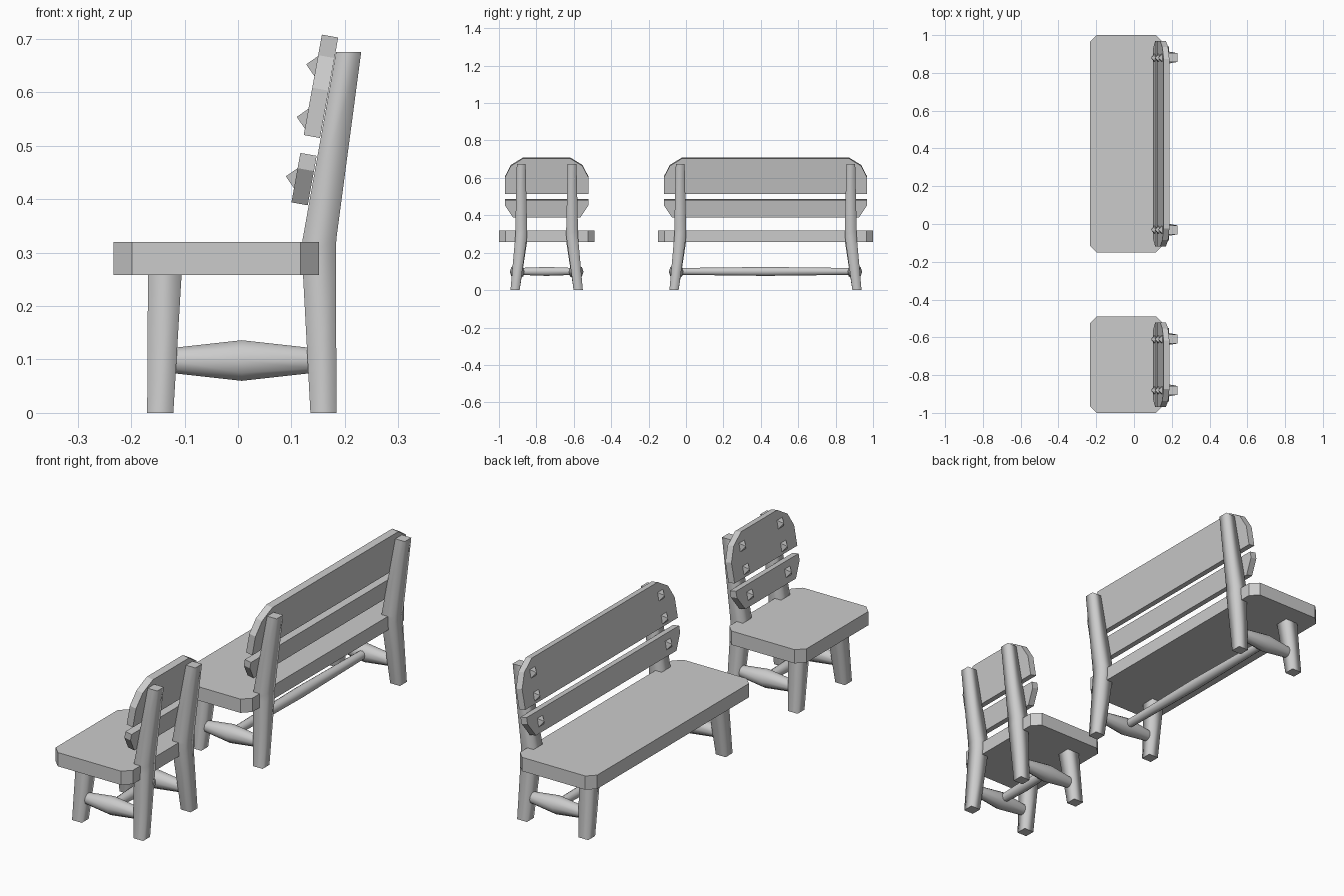
import bpy, math
from mathutils import Vector

cube = bpy.data.objects.get("Cube")
if cube:
    bpy.data.objects.remove(cube, do_unlink=True)

wood = bpy.data.materials.new("plain grey")
wood.use_nodes = True
grey = (0.6, 0.6, 0.6, 1)
wood.diffuse_color = grey
wood.node_tree.nodes["Principled BSDF"].inputs["Base Color"].default_value = grey


def loft(name, rings, smooth=False):
    """Join rings of points with side faces and close both ends."""
    n = len(rings[0])
    verts = [p for ring in rings for p in ring]
    sides = [(r * n + i, r * n + (i + 1) % n, (r + 1) * n + (i + 1) % n, (r + 1) * n + i)
             for r in range(len(rings) - 1) for i in range(n)]
    caps = [tuple(reversed(range(n))), tuple(range(len(verts) - n, len(verts)))]
    mesh = bpy.data.meshes.new(name)
    mesh.from_pydata(verts, [], sides + caps)
    # round shading on the sides, flat end caps
    for i, poly in enumerate(mesh.polygons):
        poly.use_smooth = smooth and i < len(sides)
    mesh.materials.append(wood)
    obj = bpy.data.objects.new(name, mesh)
    bpy.context.collection.objects.link(obj)
    return obj


def square(x, y, z, h):
    return [Vector((x + a * h, y + b * h, z)) for a, b in ((-1, -1), (1, -1), (1, 1), (-1, 1))]


def spindle(name, start, end, r_end, r_mid, sides=10):
    """Turned rod that swells in the middle."""
    start, end = Vector(start), Vector(end)
    turn = (end - start).to_track_quat('Z', 'Y')
    rings = []
    for t, r in ((0, r_end), (0.5, r_mid), (1, r_end)):
        rings.append([start.lerp(end, t) + turn @ Vector((r * math.cos(a), r * math.sin(a), 0))
                      for a in (math.tau * i / sides for i in range(sides))])
    loft(name, rings, True)


# Directions of the leaning back: up along the boards and through their thickness
UP = Vector((0.178, 0, 0.984))
BACK = Vector((0.984, 0, -0.178))
SIDE = Vector((0, 1, 0))


def board(name, origin, half_outline):
    """Back board from the half outline (distance across, height along the lean)."""
    outline = half_outline + [(-u, v) for u, v in reversed(half_outline)]
    front = [origin + SIDE * u + UP * v for u, v in outline]
    loft(name, [[p + BACK * 0.031 for p in front], front])


def peg(name, centre):
    """Small pointed peg head on the front of a board."""
    h = 0.019
    base = [centre + SIDE * a * h + UP * b * h for a, b in ((-1, -1), (-1, 1), (1, 1), (1, -1))]
    tip = centre - BACK * 0.019
    mesh = bpy.data.meshes.new(name)
    mesh.from_pydata(base + [tip], [], [(3, 2, 1, 0)] + [(i, (i + 1) % 4, 4) for i in range(4)])
    mesh.materials.append(wood)
    bpy.context.collection.objects.link(bpy.data.objects.new(name, mesh))


def build_seat(kind, cy, half):
    # Seat plank with clipped corners
    x0, x1, c = -0.233, 0.152, 0.035
    y0, y1 = cy - half, cy + half
    plan = [(x0 + c, y0), (x1 - c, y0), (x1, y0 + c), (x1, y1 - c),
            (x1 - c, y1), (x0 + c, y1), (x0, y1 - c), (x0, y0 + c)]
    loft(kind + "_seat", [[Vector((x, y, z)) for x, y in plan] for z in (0.258, 0.32)])

    # Back boards
    w = half - 0.032
    upper = Vector((0.123, cy, 0.52))
    lower = Vector((0.1, cy, 0.394))
    board(kind + "_upper_back_board", upper,
          [(w, 0), (w, 0.09), (w - 0.032, 0.152), (w - 0.095, 0.191)])
    board(kind + "_lower_back_board", lower, [(w - 0.043, 0), (w, 0.065), (w, 0.094)])

    for s, end in ((-1, "first"), (1, "second")):
        foot = cy + s * (half - 0.086)
        knee = cy + s * (half - 0.119)
        rail = cy + s * (half - 0.098)
        # Legs, splayed outwards at the floor
        loft(f"{kind}_front_leg_{end}",
             [square(-0.1455, foot, 0, 0.0245), square(-0.137, knee, 0.26, 0.0315)], True)
        loft(f"{kind}_rear_leg_{end}",
             [square(0.16, foot, 0, 0.0245), square(0.1515, knee, 0.29, 0.0315),
              square(0.1525, knee, 0.325, 0.0315), square(0.207, knee, 0.675, 0.0235)], True)
        # Side stretcher
        spindle(f"{kind}_side_stretcher_{end}", (-0.121, rail, 0.098), (0.135, rail, 0.098),
                0.025, 0.04)
        # Peg heads
        for label, origin, v in (("top", upper, 0.131), ("middle", upper, 0.031),
                                 ("bottom", lower, 0.046)):
            peg(f"{kind}_{label}_peg_{end}", origin + UP * v + SIDE * s * (half - 0.12))

    # Long stretcher between the side stretchers
    r = half - 0.098
    spindle(kind + "_long_stretcher", (0.007, cy - r, 0.1), (0.007, cy + r, 0.1), 0.019, 0.025)


build_seat("chair", -0.745, 0.255)
build_seat("bench", 0.425, 0.575)
